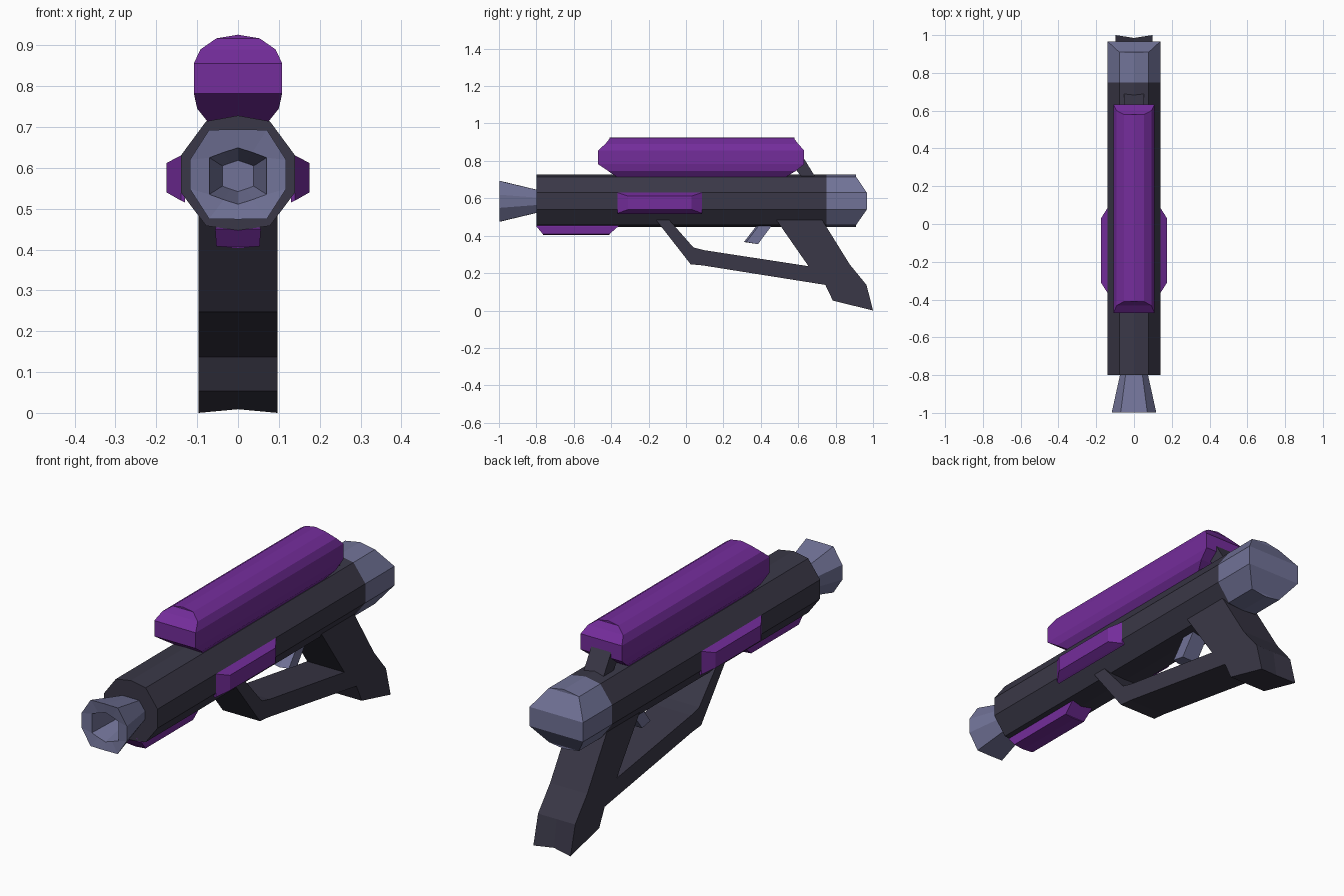
import bpy
import bmesh

old = bpy.data.objects.get("Cube")
if old:
    bpy.data.objects.remove(old)


def material(name, rgb):
    m = bpy.data.materials.new(name)
    m.use_nodes = True
    m.diffuse_color = (*rgb, 1)
    bsdf = m.node_tree.nodes["Principled BSDF"]
    bsdf.inputs["Base Color"].default_value = (*rgb, 1)
    bsdf.inputs["Roughness"].default_value = 0.8
    return m


DARK = material("charcoal", (0.042, 0.039, 0.063))
SLATE = material("slate blue", (0.165, 0.17, 0.31))
PURPLE = material("purple", (0.175, 0.026, 0.33))


def finish(name, bm, mat):
    bmesh.ops.remove_doubles(bm, verts=bm.verts, dist=0.0001)
    bmesh.ops.recalc_face_normals(bm, faces=bm.faces)
    mesh = bpy.data.meshes.new(name)
    bm.to_mesh(mesh)
    bm.free()
    mesh.materials.append(mat)
    ob = bpy.data.objects.new(name, mesh)
    bpy.context.collection.objects.link(ob)
    return ob


def long_body(name, rows, mat):
    """Mirrored tube along y; rows run top to bottom as (half width, z, front y, back y)."""
    bm = bmesh.new()
    grid = [[[bm.verts.new((s * x, y, z)) for y in (y0, y1)] for s in (-1, 1)]
            for x, z, y0, y1 in rows]
    for a, b in zip(grid, grid[1:]):
        for s in (0, 1):
            bm.faces.new((a[s][0], a[s][1], b[s][1], b[s][0]))
        for e in (0, 1):
            bm.faces.new((a[0][e], a[1][e], b[1][e], b[0][e]))
    for r in (grid[0], grid[-1]):
        if r[0][0].co.x != r[1][0].co.x:
            bm.faces.new((r[0][0], r[0][1], r[1][1], r[1][0]))
    # rows on the centre line collapse into single edges
    bmesh.ops.dissolve_degenerate(bm, dist=0.0001, edges=bm.edges)
    return finish(name, bm, mat)


def plate(name, profile, half, mat, centre=None):
    """Side profile of (y, z) points widened to both sides, with a middle row."""
    bm = bmesh.new()
    rows = [[bm.verts.new((x, y, z)) for y, z in p]
            for x, p in ((-half, profile), (0, centre or profile), (half, profile))]
    n = len(profile)
    for a, b in zip(rows, rows[1:]):
        for i in range(n):
            j = (i + 1) % n
            bm.faces.new((a[i], a[j], b[j], b[i]))
    bm.faces.new(rows[0])
    bm.faces.new(rows[-1])
    return finish(name, bm, mat)


def loft(name, rings, mat):
    bm = bmesh.new()
    loops = [[bm.verts.new(p) for p in r] for r in rings]
    n = len(loops[0])
    for a, b in zip(loops, loops[1:]):
        for i in range(n):
            j = (i + 1) % n
            bm.faces.new((a[i], a[j], b[j], b[i]))
    bm.faces.new(loops[0])
    bm.faces.new(loops[-1])
    return finish(name, bm, mat)


# Main body and its chamfered rear cap share one ten-sided section
section = [(0, 0.728), (0.078, 0.714), (0.14, 0.63),
           (0.14, 0.54), (0.078, 0.458), (0, 0.447)]
long_body("barrel_body", [(x, z, -0.8, 0.75) for x, z in section], DARK)
long_body("rear_cap", [(x, z, 0.75, 0.967 if x == 0.14 else 0.91)
                       for x, z in section], SLATE)

# Tank on top with sloped ends
long_body("top_tank", [
    (0, 0.926, -0.41, 0.58), (0.053, 0.917, -0.41, 0.58),
    (0.092, 0.89, -0.432, 0.6), (0.108, 0.856, -0.47, 0.632),
    (0.108, 0.782, -0.47, 0.632), (0.1, 0.745, -0.415, 0.585),
    (0.075, 0.714, -0.37, 0.535)], PURPLE)

# Slanted bracket holding the tank
plate("tank_bracket", [(0.63, 0.7), (0.7, 0.7), (0.62, 0.83), (0.55, 0.8)],
      0.052, DARK)

# Panel under the front
long_body("lower_panel", [
    (0.05, 0.465, -0.8, -0.35), (0.056, 0.45, -0.8, -0.362),
    (0.053, 0.408, -0.765, -0.41), (0, 0.403, -0.765, -0.41)], PURPLE)


# Raised panels on both sides
def rectangle(x, y0, y1, z0, z1):
    return [(x, y0, z0), (x, y1, z0), (x, y1, z1), (x, y0, z1)]


for side, label in ((1, "left"), (-1, "right")):
    loft(label + "_side_panel",
         [rectangle(side * 0.13, -0.365, 0.085, 0.515, 0.635),
          rectangle(side * 0.14, -0.365, 0.085, 0.52, 0.63),
          rectangle(side * 0.175, -0.31, 0.03, 0.54, 0.612)], PURPLE)


# Flared muzzle with a tapering bore
def ring(y, w, h, shoulder, waist):
    half = [(0, h), (shoulder * w, h * 0.99), (w, waist * h)]
    right = half + [(x, -z) for x, z in reversed(half)]
    left = [(-x, z) for x, z in reversed(right[1:-1])]
    return [(x, y, 0.584 + z) for x, z in right + left]


def bore(y, k):
    half = [(0, 0.069), (0.035, 0.058), (0.07, 0.045)]
    right = half + [(x, -z) for x, z in reversed(half)]
    left = [(-x, z) for x, z in reversed(right[1:-1])]
    return [(x * k, y, 0.58 + z * k) for x, z in right + left]


loft("muzzle", [ring(-0.79, 0.072, 0.06, 0.6, 0.32),
                ring(-0.998, 0.118, 0.11, 0.6, 0.32),
                bore(-0.99, 1), bore(-0.83, 0.55)], SLATE)

# Grip and guard in one piece; the heel is notched along the middle
frame = [(-0.16, 0.487), (0.025, 0.25), (0.09, 0.244), (0.745, 0.14),
         (0.785, 0.056), (1.0, 0.003), (0.965, 0.14), (0.875, 0.25),
         (0.728, 0.487), (0.483, 0.487), (0.655, 0.24), (0.1, 0.325),
         (0.04, 0.34), (-0.09, 0.487)]
notched = [(0.985, 0.012) if y == 1.0 else (y, z) for y, z in frame]
plate("grip_and_guard", frame, 0.097, DARK, notched)
bpy.data.objects["grip_and_guard"].location.z = -0.003

# Trigger with a rounded front
trigger = [(0.405, 0.49), (0.31, 0.366), (0.385, 0.355), (0.485, 0.49)]
plate("trigger", [(y + 0.012 if i < 2 else y, z) for i, (y, z) in enumerate(trigger)],
      0.04, SLATE, trigger)
